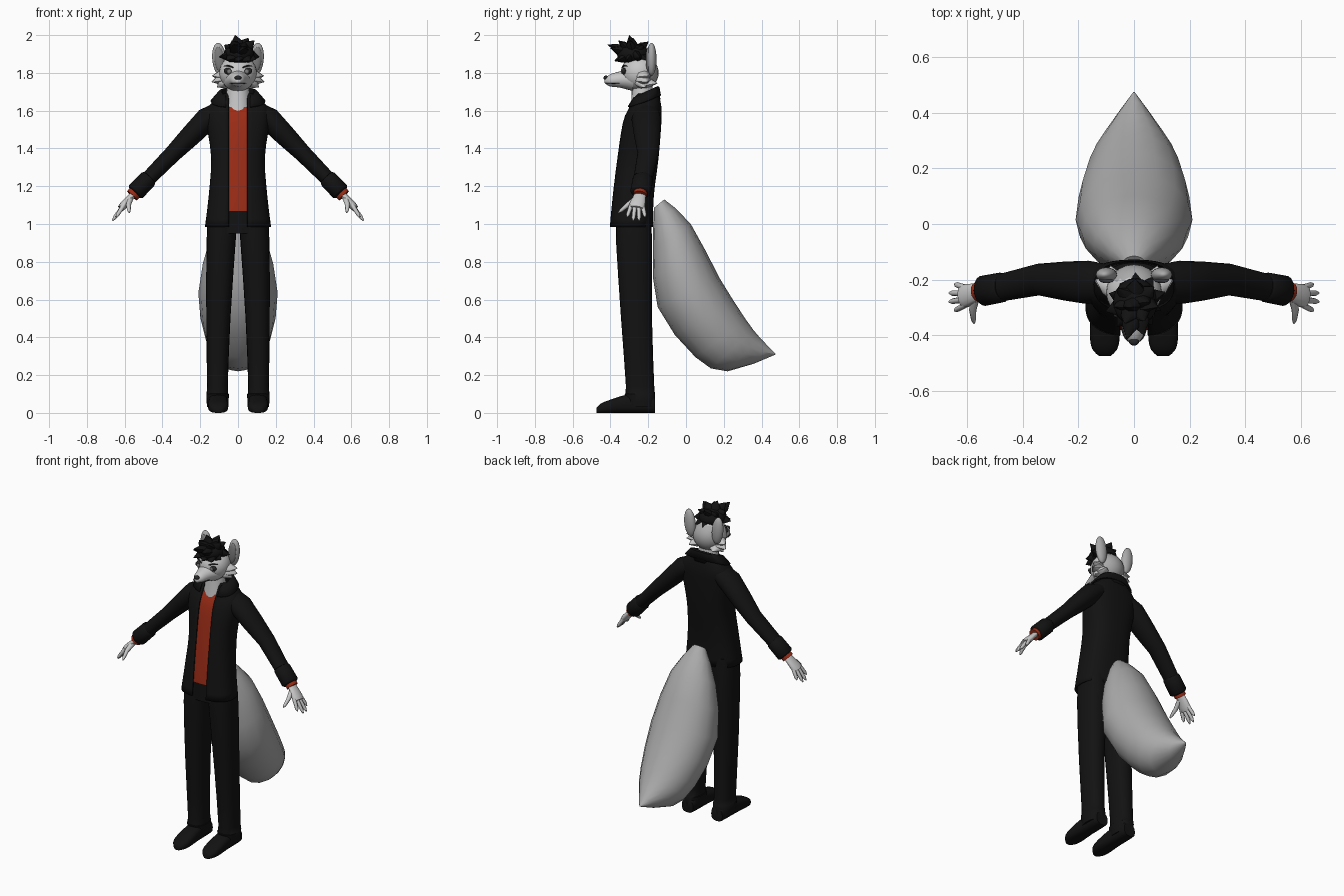
import bpy, bmesh, math, random
from mathutils import Vector

cube = bpy.data.objects.get("Cube")
if cube:
    bpy.data.objects.remove(cube, do_unlink=True)

random.seed(4)
parts = []


def material(name, red, green, blue):
    mat = bpy.data.materials.new(name)
    mat.use_nodes = True
    mat.diffuse_color = (red, green, blue, 1)
    shader = mat.node_tree.nodes["Principled BSDF"]
    shader.inputs["Base Color"].default_value = mat.diffuse_color
    return mat


BLACK = material("black cloth", .006, .006, .006)
RED = material("red shirt", .33, .025, .008)
PALE = material("pale fur", .58, .58, .58)
GREY = material("grey fur", .4, .4, .4)
DARK = material("dark features", .02, .02, .02)
IRIS = material("eye grey", .2, .2, .2)


def finish(name, bm, *mats):
    bmesh.ops.recalc_face_normals(bm, faces=bm.faces[:])
    mesh = bpy.data.meshes.new(name)
    bm.to_mesh(mesh)
    bm.free()
    for mat in mats:
        mesh.materials.append(mat)
    obj = bpy.data.objects.new(name, mesh)
    bpy.context.collection.objects.link(obj)
    parts.append(obj)
    return obj


def spline(keys, steps=3):
    """Smooth rows of numbers running through a few key rows."""
    rows = [Vector(key) for key in keys]
    padded = [rows[0]] + rows + [rows[-1]]
    result = []
    for a, b, c, d in zip(padded, padded[1:], padded[2:], padded[3:]):
        for step in range(steps):
            t = step / steps
            result.append(b + (c - a) * t / 2 + (a * 2 - b * 5 + c * 4 - d) * t * t / 2
                          + (b * 3 - a - c * 3 + d) * t ** 3 / 2)
    return result + [rows[-1]]


def ring(centre, u, v, sides=20, power=1, gap=0):
    """Superellipse section; a gap leaves an opening around the v direction."""
    centre, u, v = Vector(centre), Vector(u), Vector(v)

    def bend(value):
        return math.copysign(abs(value) ** power, value)

    start = math.asin((gap / u.length) ** (1 / power))
    step = (math.tau - 2 * start) / (sides - 1 if gap else sides)
    angles = [start + i * step for i in range(sides)]
    return [centre + u * bend(math.sin(a)) + v * bend(math.cos(a)) for a in angles]


def level(z, half_width, front, back, x=0, drop=0, **shape):
    """Horizontal section between a front and a back; drop lowers the front."""
    return ring((x, (front + back) / 2, z), (half_width, 0, 0),
                (0, (front - back) / 2, -drop), **shape)


def loft(name, rings, mat, closed=True):
    bm = bmesh.new()
    rows = [[bm.verts.new(point) for point in points] for points in rings]
    count = len(rows[0])
    for low, high in zip(rows, rows[1:]):
        for i in range(count if closed else count - 1):
            j = (i + 1) % count
            bm.faces.new((low[i], low[j], high[j], high[i]))
    if closed:
        bm.faces.new(rows[0])
        bm.faces.new(rows[-1])
    return finish(name, bm, mat)


def tube(name, path, radii, mat, flat=1, across=(0, 1, 0), sides=14):
    """Tube along a path; flat scales its radius at right angles to 'across'."""
    points = [Vector(point) for point in path]
    rings = []
    for i, (point, radius) in enumerate(zip(points, radii)):
        along = (points[min(i + 1, len(points) - 1)] - points[max(i - 1, 0)]).normalized()
        u = Vector(across)
        u = (u - along * u.dot(along)).normalized()
        rings.append(ring(point, u * radius, along.cross(u) * radius * flat, sides))
    return loft(name, rings, mat)


def spike(name, base, tip, width, mat, across):
    middle = Vector(base).lerp(Vector(tip), .5)
    return tube(name, [base, middle, tip], [width, width * .8, .001], mat, .7, across, 7)


def ball(name, centre, size, *mats, rule=None, tilt=0):
    bm = bmesh.new()
    bmesh.ops.create_uvsphere(bm, u_segments=24, v_segments=16, radius=1)
    for vert in bm.verts:
        x, y, z = (a * b for a, b in zip(vert.co, size))
        turned = Vector((x + z * math.sin(tilt), y, z - x * math.sin(tilt)))
        vert.co = Vector(centre) + turned
    if rule:
        for face in bm.faces:
            face.material_index = int(rule(face.calc_center_median()))
    return finish(name, bm, *mats)


# Jacket, open down the front
body = spline([(.985, .175, -.405, -.175), (1.15, .155, -.39, -.17), (1.35, .142, -.366, -.145),
               (1.54, .167, -.335, -.13), (1.62, .157, -.3, -.13), (1.69, .08, -.265, -.145)])
jacket = loft("jacket", [level(*row, sides=40, power=.78, gap=.05) for row in body], BLACK, False)

# Collar: inner stand, fold and outer flap
collar = loft("collar", [level(*row, drop=.03, sides=28, power=.85, gap=.065) for row in (
    (1.63, .09, -.3, -.145), (1.7, .085, -.28, -.15),
    (1.695, .105, -.29, -.14), (1.65, .145, -.315, -.132))], BLACK, False)
for garment in (jacket, collar):
    cloth = garment.modifiers.new("cloth thickness", "SOLIDIFY")
    cloth.thickness = .01
    cloth.offset = -1

# Shirt, trouser top and neck inside the jacket
inset = Vector((0, -.018, .014, -.014))
inner = [row + inset for row in body if row[0] < 1.63]
hem = inner[0].lerp(inner[3], .5)
shirt = [hem] + [row for row in inner if row[0] > hem[0] + .01]
loft("shirt", [level(*row, sides=40, power=.78) for row in shirt], RED)
loft("trouser_waist", [level(z, .15, -.37, -.185, power=.78) for z in (.95, hem[0])], BLACK)
loft("neck", [level(1.58, .072, -.3, -.18), level(1.65, .066, -.29, -.17),
              level(1.75, .056, -.285, -.18)], PALE)

# Trouser leg, bunched a little above the shoe
leg = spline([(.03, .056, -.31, -.165, .108), (.1, .06, -.325, -.163, .108),
              (.14, .055, -.318, -.168, .109), (.5, .064, -.344, -.18, .104),
              (.9, .077, -.37, -.18, .09), (1.04, .078, -.37, -.185, .08)], 2)
loft("left_trouser_leg", [level(*row, power=.85) for row in leg], BLACK)

# Shoe, from heel to toe
shoe = spline([(-.165, .04, .08), (-.2, .048, .1), (-.3, .05, .1),
               (-.4, .054, .07), (-.45, .045, .05), (-.475, .02, .025)], 2)
loft("left_shoe", [ring((.105, y, height / 2), (width, 0, 0), (0, 0, height / 2), power=.7)
                   for y, width, height in shoe], BLACK)

# Sleeve, turned cuff and shirt cuff
arm = [Vector(p) for p in ((.09, -.21, 1.6), (.165, -.21, 1.555), (.25, -.205, 1.468),
                           (.345, -.2, 1.372), (.47, -.227, 1.245), (.54, -.24, 1.172))]
tube("left_sleeve", arm[:-1], (.065, .078, .07, .057, .05), BLACK, .8, sides=20)
start, end = arm[-2:]
tube("left_sleeve_cuff", [start, start.lerp(end, .1), end, start.lerp(end, 1.1)],
     (.047, .054, .055, .045), BLACK, .9, sides=20)
tube("left_shirt_cuff", [end, start.lerp(end, 1.3)], (.036, .036), RED)

# Hand with four fingers and a thumb
tube("left_palm", [end, (.575, -.248, 1.135), (.605, -.258, 1.1), (.62, -.262, 1.083)],
     (.03, .035, .043, .037), PALE, .5)
for i in range(4):
    middle_finger = .02 * (i in (1, 2))
    root = Vector((.605, -.29 + i * .02, 1.1))
    tip = Vector((.645 + middle_finger, -.312 + i * .032, 1.037 - middle_finger))
    tube(f"left_finger_{i + 1}", [root, root.lerp(tip, .8), tip], (.012, .01, .003), PALE, sides=8)
tube("left_thumb", [(.57, -.26, 1.135), (.58, -.31, 1.1), (.577, -.345, 1.07), (.575, -.358, 1.06)],
     (.017, .013, .009, .003), PALE, across=(1, 0, 0), sides=8)

# Ear and its inner face
ball("left_ear", (.099, -.182, 1.872), (.037, .026, .087), GREY, tilt=.1)
ball("left_inner_ear", (.099, -.199, 1.872), (.026, .014, .066), IRIS, tilt=.1)

# Cheek fur tufts
for i, tip in enumerate([(.138, -.2, 1.785), (.14, -.205, 1.752), (.112, -.22, 1.722), (.085, -.15, 1.745)]):
    spike(f"left_cheek_tuft_{i + 1}", (.06, -.235, 1.785 - i * .012), tip, .045, PALE, (0, 1, 0))

# Eye, iris and brow
ball("left_eye", (.05, -.328, 1.808), (.024, .012, .017), DARK, tilt=-.25)
ball("left_iris", (.047, -.338, 1.807), (.011, .005, .011), IRIS)
tube("left_brow", [(.025, -.338, 1.828), (.05, -.329, 1.838), (.075, -.31, 1.835)],
     (.003, .005, .002), DARK, sides=6)

# Mirror every left part to the right
for left in [part for part in parts if part.name.startswith("left_")]:
    bm = bmesh.new()
    bm.from_mesh(left.data)
    for vert in bm.verts:
        vert.co.x = -vert.co.x
    finish(left.name.replace("left_", "right_"), bm, *left.data.materials)

# Head, snout, nose and mouth
ball("head", (0, -.245, 1.8), (.1, .1, .096), PALE, GREY, rule=lambda c: c.y > -.2)
snout = spline([(-.28, 1.765, .08, .062), (-.35, 1.765, .05, .043),
                (-.405, 1.76, .032, .031), (-.432, 1.758, .01, .01)])
loft("snout", [ring((0, y, z), (width, 0, 0), (0, 0, height)) for y, z, width, height in snout], PALE)
ball("nose", (0, -.423, 1.774), (.018, .014, .012), DARK)
ball("mouth", (0, -.37, 1.745), (.046, .06, .004), DARK)

# Hair cap with a low fringe, an upper crown and a swept quiff
scalp = Vector((.005, -.28, 1.9))
ball("hair_cap", scalp, (.08, .085, .055), BLACK)
tips = [scalp + Vector(offset) for offset in ((-.02, -.02, .1), (.05, 0, .085), (-.03, -.135, .05), (.03, -.12, .03))]
for row, (count, reach, lift) in enumerate([(10, .105, -.025), (7, .08, .06)]):
    for i in range(count):
        angle = math.tau * (i + row / 2) / count
        size = reach * random.uniform(.9, 1.1)
        tips.append(scalp + Vector((size * math.sin(angle), -size * math.cos(angle),
                                    lift + random.uniform(-.015, .015))))
for i, tip in enumerate(tips):
    spike(f"hair_spike_{i + 1}", scalp.lerp(tip, .3), tip, .04, BLACK, (1, 0, .3))

# Bushy tail: each section runs from its under edge to its upper edge
tail = spline([(-.17, 1.085, -.115, 1.13, .04), (-.175, .87, .025, 1, .145), (-.15, .56, .18, .71, .21),
               (.05, .295, .32, .49, .172), (.22, .22, .39, .4, .11), (.472, .308, .475, .312, .003)], 2)
sections = []
for low_y, low_z, high_y, high_z, width in tail:
    low, high = Vector((0, low_y, low_z)), Vector((0, high_y, high_z))
    sections.append(ring((low + high) / 2, (width, 0, 0), (high - low) / 2, sides=16))
loft("tail", sections, GREY)

# Smooth shading with crisp edges
bpy.ops.object.select_all(action="DESELECT")
for part in parts:
    part.select_set(True)
bpy.context.view_layer.objects.active = jacket
bpy.ops.object.shade_smooth_by_angle(angle=math.radians(50))
